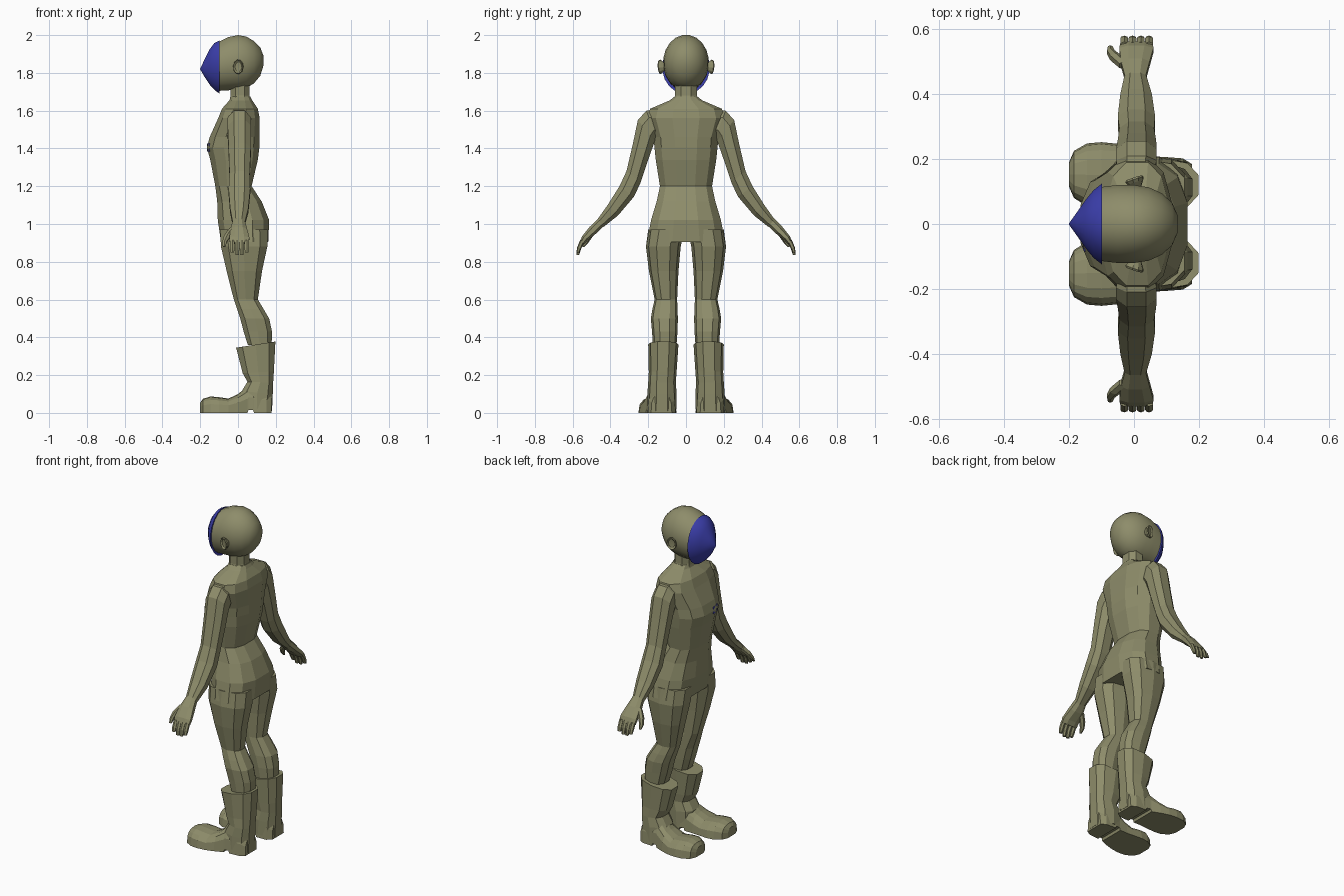
import bpy, bmesh, math
from mathutils import Vector as V


def material(name, rgb):
    m = bpy.data.materials.new(name)
    m.diffuse_color = (*rgb, 1)
    return m


OLIVE = material("olive", (0.27, 0.265, 0.145))
BLUE = material("blue", (0.045, 0.05, 0.42))


def shape(n, p):
    """Unit rounded-square outline with n sides, flat sides toward the axes."""
    f = lambda t: math.copysign(abs(t) ** p, t)
    pts = [(f(math.cos(a)), f(math.sin(a)))
           for a in (math.tau * (i + .5) / n for i in range(n))]
    mx = max(q[0] for q in pts)
    my = max(q[1] for q in pts)
    return [(a / mx, b / my) for a, b in pts]


def skin(name, rings, mirror=False, mat=OLIVE, smooth=0):
    """Join point rings into a capped solid, optionally mirrored across y."""
    bm = bmesh.new()
    vs = [[bm.verts.new(p) for p in r] for r in rings]
    n = len(vs[0])
    for a, b in zip(vs, vs[1:]):
        for i in range(n):
            j = (i + 1) % n
            bm.faces.new((a[i], a[j], b[j], b[i]))
    bm.faces.new(vs[0])
    bm.faces.new(vs[-1])
    bmesh.ops.recalc_face_normals(bm, faces=bm.faces)
    me = bpy.data.meshes.new(name)
    bm.to_mesh(me)
    bm.free()
    me.materials.append(mat)
    ob = bpy.data.objects.new(name, me)
    bpy.context.collection.objects.link(ob)
    if mirror:
        ob.modifiers.new("Mirror", "MIRROR").use_axis = (False, True, False)
    if smooth:
        bpy.ops.object.select_all(action="DESELECT")
        ob.select_set(True)
        bpy.context.view_layer.objects.active = ob
        bpy.ops.object.shade_smooth_by_angle(angle=math.radians(smooth))
    return ob


def ring(c, u, v, n=8, p=.85):
    c, u, v = V(c), V(u), V(v)
    return [c + u * a + v * b for a, b in shape(n, p)]


def limb_ring(x0, x1, outer, inner, n=8, p=.85):
    """Ring spanning x0..x1 and two (y, z) edge points."""
    o, i = V((0, *outer)), V((0, *inner))
    return ring((o + i) / 2 + V(((x0 + x1) / 2, 0, 0)), ((x1 - x0) / 2, 0, 0), (o - i) / 2, n, p)


def x_ring(x, hy, z0, z1, n=20):
    return ring((x, 0, (z0 + z1) / 2), (0, hy, 0), (0, 0, (z1 - z0) / 2), n, 1)


# Torso: x front, x back, half width, height
torso_rows = [(-.04, .065, .06, 1.675), (-.045, .075, .085, 1.655), (-.085, .105, .19, 1.61),
              (-.105, .115, .205, 1.56), (-.15, .115, .172, 1.46), (-.165, .113, .167, 1.405),
              (-.147, .105, .16, 1.34), (-.12, .072, .138, 1.2), (-.11, .125, .155, 1.12),
              (-.107, .165, .185, 1.02), (-.09, .16, .207, .905)]
torso = skin("torso", [limb_ring(a, b, (w, z), (-w, z), 12, .8) for a, b, w, z in torso_rows])

# Neck and head
skin("neck", [limb_ring(a, b, (w, z), (-w, z)) for a, b, w, z in
              [(-.045, .07, .07, 1.64), (-.04, .06, .057, 1.68), (-.04, .06, .057, 1.78)]])
skin("head", [x_ring(*r) for r in
              [(-.1, .114, 1.705, 1.965), (-.05, .12, 1.708, 1.99), (0, .12, 1.71, 2.0),
               (.045, .113, 1.72, 1.992), (.085, .095, 1.745, 1.968), (.118, .065, 1.785, 1.935),
               (.135, .025, 1.84, 1.89)]], smooth=50)

# Domed face plate
skin("face_plate", [x_ring(*r) for r in
                    [(-.098, .125, 1.69, 1.972), (-.125, .104, 1.71, 1.958),
                     (-.15, .073, 1.738, 1.925), (-.175, .037, 1.776, 1.876),
                     (-.2, .002, 1.818, 1.822)]], mat=BLUE, smooth=40)

# Ears: dished oval flaring outward to the rear
ear_u, ear_v, ear_n = V((.026, .009, .008)), V((-.006, 0, .038)), V((-.3, .95, 0))
skin("ear", [ring(V((.003, .132, 1.832)) + ear_n * d, ear_u * s, ear_v * s, 10, 1)
             for d, s in [(-.02, .5), (-.005, .85), (.004, 1), (.01, .9), (.003, .65), (.002, .2)]],
     mirror=True)

# Arms: x front, x back, outer edge, inner edge
skin("arm", [limb_ring(*r) for r in
             [(-.05, .06, (.17, 1.605), (.13, 1.47)), (-.055, .07, (.21, 1.6), (.155, 1.46)),
              (-.055, .07, (.255, 1.55), (.165, 1.44)), (-.05, .068, (.28, 1.43), (.2, 1.34)),
              (-.045, .062, (.315, 1.28), (.24, 1.22)), (-.05, .065, (.352, 1.2), (.275, 1.145)),
              (-.042, .055, (.415, 1.1), (.36, 1.045)), (-.028, .036, (.472, 1.02), (.44, .982))]],
     mirror=True)

# Hand with thumb and four fingers
skin("palm", [limb_ring(*r) for r in
              [(-.028, .036, (.465, 1.03), (.433, .992)), (-.04, .048, (.51, .985), (.475, .95)),
               (-.045, .06, (.55, .935), (.52, .915)), (-.043, .058, (.562, .905), (.538, .895))]],
     mirror=True)
for i, tip in enumerate((.85, .836, .836, .848)):
    x = -.03 + .0255 * i
    skin("finger", [limb_ring(x - h, x + h, o, q, 6) for h, o, q in
                    [(.012, (.561, .915), (.537, .905)), (.012, (.577, .875), (.555, .87)),
                     (.009, (.58, tip), (.566, tip))]], mirror=True)
skin("thumb", [limb_ring(*r, 6) for r in
               [(-.045, -.01, (.5, .985), (.475, .96)), (-.073, -.038, (.525, .945), (.498, .928)),
                (-.083, -.06, (.54, .91), (.518, .9)), (-.08, -.066, (.55, .88), (.54, .878))]],
     mirror=True)

# Legs: x front, x back, inner y, outer y, height
skin("leg", [limb_ring(a, b, (q, z), (p, z), 10, .8) for a, b, p, q, z in
             [(-.095, .155, .01, .2, .97), (-.09, .155, .028, .212, .88),
              (-.06, .127, .04, .196, .75), (-.022, .105, .047, .166, .6),
              (-.005, .135, .045, .178, .55), (.012, .165, .043, .186, .5),
              (.03, .18, .045, .18, .43), (.052, .178, .05, .175, .36)]], mirror=True)

# Boot shaft with a slanted cuff
skin("boot_shaft", [ring(((a + b) / 2, (p + q) / 2, (za + zb) / 2),
                         ((b - a) / 2, 0, (zb - za) / 2), (0, (q - p) / 2, 0), 10, .8)
                    for a, b, p, q, za, zb in
                    [(-.01, .198, .04, .2, .345, .378), (.025, .19, .05, .197, .21, .22),
                     (.05, .186, .054, .2, .165, .16), (.02, .184, .05, .204, .115, .1),
                     (.02, .18, .05, .205, .03, .01)]], mirror=True)


# Boot foot: arched sections along x with a flat sole
def arch(x, y0, y1, top, base=0, n=8):
    pts = []
    for i in range(n + 1):
        a = math.pi * i / n
        c = math.cos(a)
        pts.append((x, (y0 + y1) / 2 + (y1 - y0) / 2 * math.copysign(abs(c) ** .8, c),
                    base + (top - base) * abs(math.sin(a)) ** .65))
    return pts


skin("boot_foot", [arch(*r) for r in
                   [(-.2, .115, .19, .055), (-.185, .08, .225, .075), (-.145, .055, .248, .087),
                    (-.1, .05, .252, .083), (-.05, .053, .247, .076), (0, .057, .232, .1),
                    (.05, .057, .212, .14), (.055, .057, .21, .14, .015), (.08, .053, .207, .14, .015),
                    (.085, .053, .207, .14), (.15, .055, .202, .13), (.178, .075, .185, .1)]],
     mirror=True)

# Chest badge laid on the torso front
bpy.context.view_layer.update()
corners = []
for y, z in ((-.03, 1.385), (-.085, 1.385), (-.085, 1.425), (-.03, 1.425)):
    hit, loc, nor, _ = torso.ray_cast(V((-1, y, z)), V((1, 0, 0)))
    corners.append(loc)
skin("chest_badge", [[p + V((d, 0, 0)) for p in corners] for d in (-.005, .006)], mat=BLUE)
